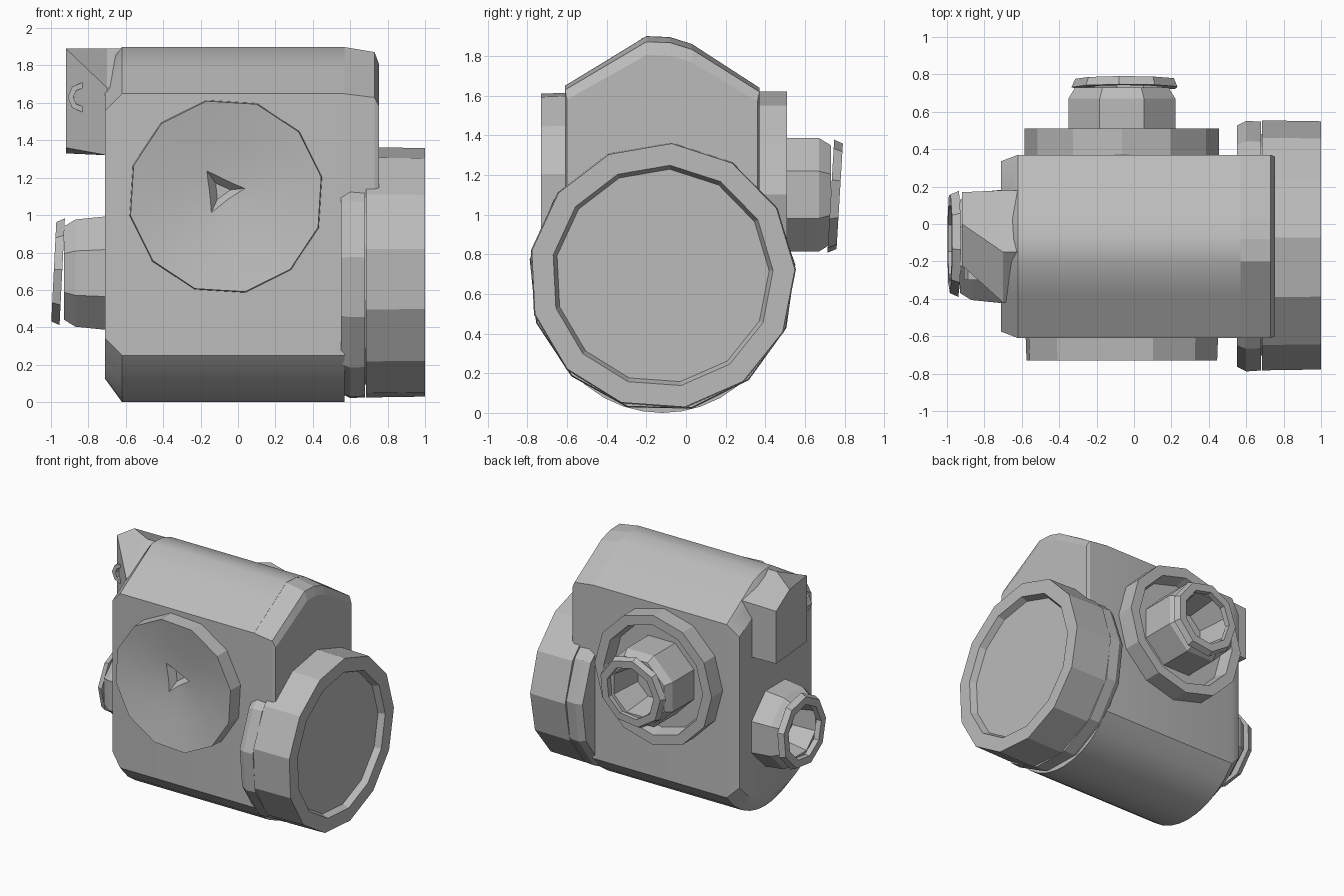
import bpy, bmesh, math

if "Cube" in bpy.data.objects:
    bpy.data.objects.remove(bpy.data.objects["Cube"], do_unlink=True)

metal = bpy.data.materials.new("cast_grey")
metal.use_nodes = True
GREY = (0.5, 0.5, 0.5, 1)
metal.diffuse_color = GREY
metal.node_tree.nodes["Principled BSDF"].inputs["Base Color"].default_value = GREY


def loft(name, rings, smooth=None, closed=False):
    """Skin a row of equal-length point rings; cap the ends or join them up."""
    bm = bmesh.new()
    rows = [[bm.verts.new(p) for p in ring] for ring in rings]
    n = len(rows[0])
    pairs = list(zip(rows, rows[1:]))
    if closed:
        pairs.append((rows[-1], rows[0]))
    else:
        bm.faces.new(rows[0])
        bm.faces.new(rows[-1])
    for a, b in pairs:
        for i in range(n):
            j = (i + 1) % n
            bm.faces.new((a[i], a[j], b[j], b[i]))
    bmesh.ops.remove_doubles(bm, verts=bm.verts, dist=1e-5)
    bmesh.ops.recalc_face_normals(bm, faces=bm.faces)
    mesh = bpy.data.meshes.new(name)
    bm.to_mesh(mesh)
    bm.free()
    mesh.materials.append(metal)
    obj = bpy.data.objects.new(name, mesh)
    bpy.context.collection.objects.link(obj)
    if smooth:
        bpy.ops.object.select_all(action='DESELECT')
        bpy.context.view_layer.objects.active = obj
        obj.select_set(True)
        bpy.ops.object.shade_smooth_by_angle(angle=math.radians(smooth))
    return obj


def turned(name, axis, centre, profile, sides=12, tilt=0, smooth=None, start=0.0, closed=False):
    """Revolve (radius, position) pairs about the x or y axis through centre."""
    rings = []
    for r, t in profile:
        ring = []
        for i in range(sides):
            ang = start + math.tau * i / sides
            u, v = r * math.cos(ang), r * math.sin(ang)
            along = t + tilt * v
            side, up = centre[0] + u, centre[1] + v
            ring.append((along, side, up) if axis == 'x' else (side, along, up))
        rings.append(ring)
    return loft(name, rings, smooth, closed)


# Body section: straight sides, a blunt ridged roof and a rounded belly
MID_Y, HALF, RISE = -0.12, 0.49, 0.25
FRONT, BACK_SIDE = MID_Y - HALF, MID_Y + HALF
RAD = (HALF ** 2 + RISE ** 2) / (2 * RISE)
roof = [(FRONT, 1.65), (-0.38, 1.79), (-0.2, 1.9), (-0.08, 1.895), (0.03, 1.86), (BACK_SIDE, 1.64)]
belly = []
for i in range(11):
    d = HALF - 2 * HALF * i / 10
    belly.append((MID_Y + d, RAD - math.sqrt(RAD ** 2 - d ** 2)))


def section(x, pts, sy=1, sz=1, zc=0.95):
    return [(x, MID_Y + (y - MID_Y) * sy, zc + (z - zc) * sz) for y, z in pts]


hull = roof + belly
loft("body", [section(-0.71, hull, 0.93, 0.87), section(-0.62, hull),
              section(0.57, hull)], smooth=40)

# Upper end cover with a bevelled edge
cover = roof + [(BACK_SIDE, 0.9), (FRONT, 0.9)]
loft("end_cover", [section(0.56, cover), section(0.73, cover, 1, 0.97),
                   section(0.755, cover, 0.98, 0.9)])

# Lug on the right end that carries on the roof slope
outer = [(-0.22, 1.36), (-0.22, 1.89), (0.0, 1.86), (0.17, 1.75), (0.17, 1.33)]
inner = [(-0.42, 1.32), (-0.42, 1.68), (-0.15, 1.89), (0.18, 1.76), (0.18, 1.33)]
loft("end_lug", [[(-0.92, y, z) for y, z in outer],
                 [(-0.70, y, z) for y, z in inner],
                 [(-0.60, y, z) for y, z in inner]])
turned("lug_boss", 'y', (-0.83, 1.63),
       [(0, -0.2), (0.08, -0.2), (0.08, -0.3), (0.05, -0.3), (0.05, -0.26), (0, -0.26)], 8)

# Large round flange and cover on the left end
turned("large_flange", 'x', (-0.12, 0.68),
       [(0, 0.55), (0.65, 0.55), (0.675, 0.6), (0.67, 0.68), (0, 0.68)], 13, start=0.1)
turned("large_neck", 'x', (-0.12, 0.69), [(0, 0.65), (0.6, 0.65), (0.6, 0.72), (0, 0.72)], 13)
turned("large_cover", 'x', (-0.12, 0.69),
       [(0, 0.685), (0.675, 0.685), (0.67, 1.0), (0.56, 1.0), (0.54, 0.95), (0, 0.95)],
       13, start=0.05)

# Dished front cover with a small three-sided hole
front = turned("front_cover", 'y', (-0.065, 1.1),
               [(0, -0.6), (0.525, -0.6), (0.52, -0.73),
                (0.3, -0.69), (0.14, -0.67), (0, -0.66)], 12, smooth=25, start=0.2)
cutter = turned("hole_cutter", 'y', (-0.09, 1.13),
                [(0, -0.8), (0.13, -0.8), (0.13, -0.67), (0.05, -0.615), (0, -0.615)],
                3, start=0.1)
cutter.hide_render = True
cutter.hide_viewport = True
cut = front.modifiers.new("hole", 'BOOLEAN')
cut.operation = 'DIFFERENCE'
cut.object = cutter


def collar(name, axis, centre, base, tip, tilt):
    """Thin open ring set on the mouth of a port."""
    edge = [(0.21, base), (0.29, base), (0.27, tip), (0.21, tip)]
    turned(name, axis, centre, edge, 9, tilt, start=0.3, closed=True)


# Back port: open ring, hollow plug and a tilted collar
BACK = (-0.065, 1.1)
turned("back_ring", 'y', BACK,
       [(0, 0.35), (0.52, 0.35), (0.52, 0.51), (0.44, 0.51), (0.42, 0.4), (0, 0.4)], 12)
turned("back_plug", 'y', BACK,
       [(0, 0.38), (0.31, 0.39), (0.31, 0.67), (0.27, 0.73), (0.21, 0.73),
        (0.17, 0.48), (0, 0.48)], 8, start=math.pi / 8)
collar("back_collar", 'y', (-0.045, 1.09), 0.73, 0.775, 0.06)

# Right port: flared hollow stub and collar
turned("side_plug", 'x', (-0.12, 0.69),
       [(0, -0.68), (0.33, -0.69), (0.31, -0.87), (0.27, -0.93), (0.21, -0.93),
        (0.17, -0.75), (0, -0.75)], 8, start=math.pi / 8)
collar("side_collar", 'x', (-0.1, 0.695), -0.94, -0.985, 0.05)
